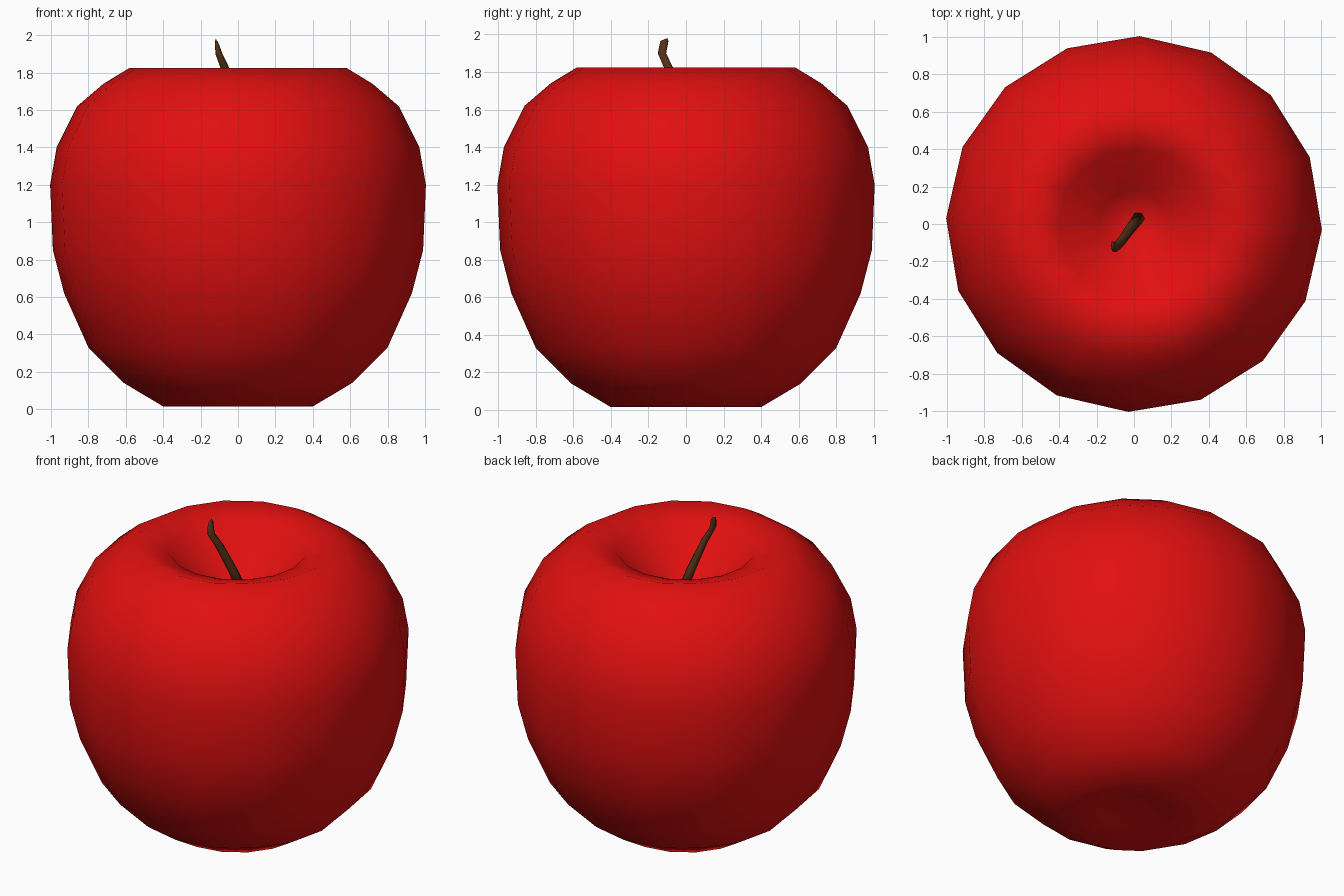
import bpy, bmesh
from math import sin, cos, pi

if "Cube" in bpy.data.objects:
    bpy.data.objects.remove(bpy.data.objects["Cube"])


def loft(name, rings, sides, color, turn=0.0):
    """Skin rings (x, y, z, rx, ry); a zero radius makes a pole."""
    bm = bmesh.new()
    loops = []
    for x, y, z, rx, ry in rings:
        if rx == 0:
            loops.append([bm.verts.new((x, y, z))] * sides)
        else:
            loops.append([bm.verts.new((x + rx * cos(turn + 2 * pi * i / sides),
                                        y + ry * sin(turn + 2 * pi * i / sides), z))
                          for i in range(sides)])
    for low, high in zip(loops, loops[1:]):
        for i in range(sides):
            j = (i + 1) % sides
            quad = list(dict.fromkeys([low[i], low[j], high[j], high[i]]))
            bm.faces.new(quad)
    bmesh.ops.recalc_face_normals(bm, faces=bm.faces)
    for f in bm.faces:
        f.smooth = True
    me = bpy.data.meshes.new(name)
    bm.to_mesh(me)
    bm.free()
    ob = bpy.data.objects.new(name, me)
    bpy.context.collection.objects.link(ob)
    mat = bpy.data.materials.new(name + "_color")
    mat.diffuse_color = color
    mat.use_nodes = True
    mat.node_tree.nodes["Principled BSDF"].inputs["Base Color"].default_value = mat.diffuse_color
    me.materials.append(mat)
    return ob


# Fruit: lathed profile with shallow base hollow and deep stem hollow
profile = [(0, 0.08), (0.20, 0.05), (0.40, 0.015), (0.61, 0.14), (0.80, 0.33),
           (0.93, 0.62), (0.99, 0.85), (1.005, 1.20), (0.97, 1.40), (0.86, 1.62),
           (0.72, 1.74), (0.58, 1.825), (0.40, 1.77), (0.18, 1.52), (0, 1.46)]
loft("apple_body", [(0, 0, z, r, r) for r, z in profile], 16,
     (0.75, 0.005, 0.005, 1), turn=-0.03)

# Stem: leaning tapered stalk with a small kink at the tip
stem = [(0.03, 0.04, 1.44, 0, 0), (0.03, 0.04, 1.45, 0.035, 0.035),
        (-0.02, -0.025, 1.65, 0.03, 0.03), (-0.068, -0.092, 1.82, 0.024, 0.028),
        (-0.102, -0.128, 1.90, 0.019, 0.026), (-0.115, -0.115, 1.965, 0.008, 0.025),
        (-0.12, -0.10, 1.98, 0, 0)]
loft("stem", stem, 6, (0.09, 0.03, 0.008, 1))
